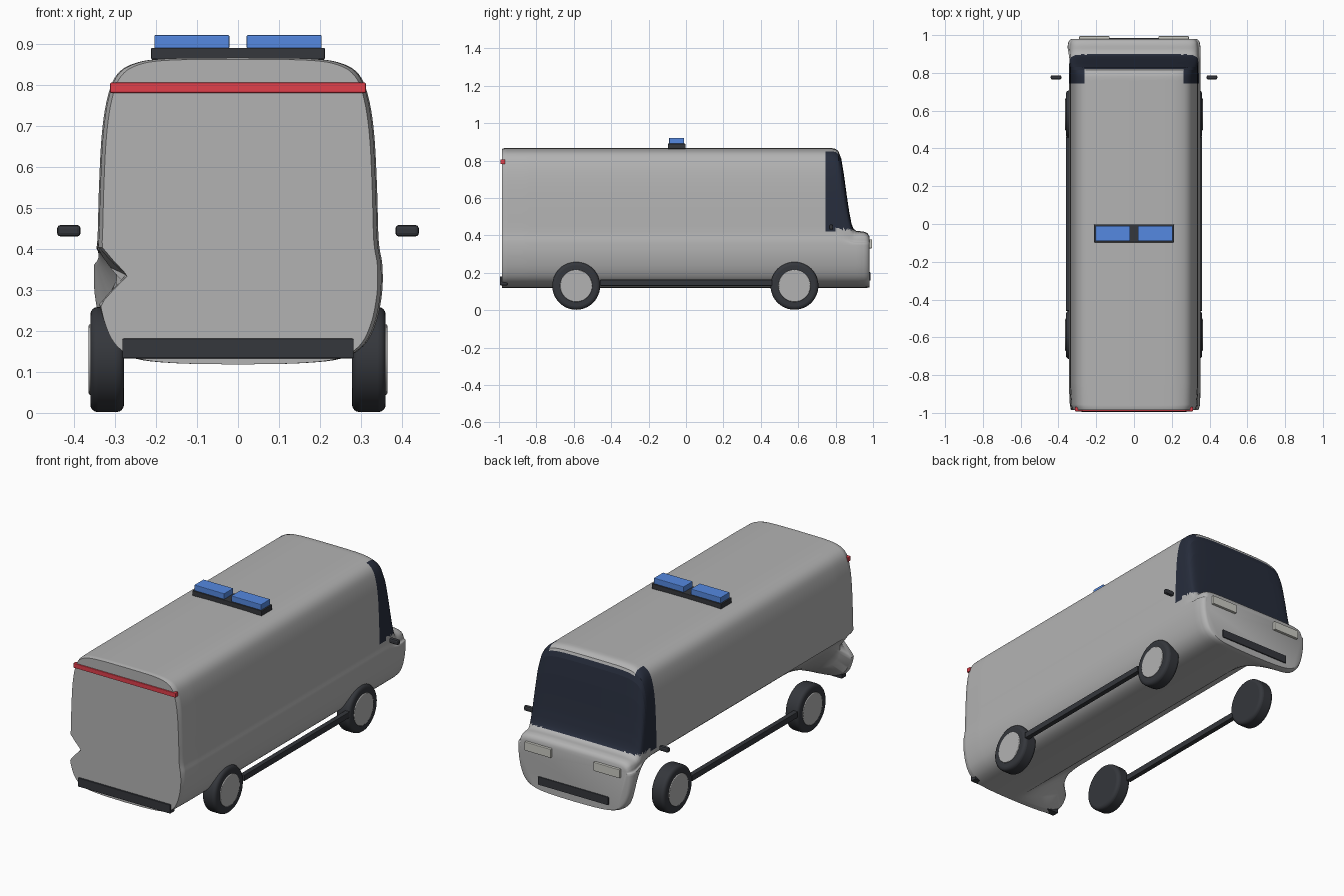
import bpy, bmesh, math
from mathutils import Vector

if "Cube" in bpy.data.objects:
    bpy.data.objects.remove(bpy.data.objects["Cube"])


def material(name, rgb):
    m = bpy.data.materials.new(name)
    m.diffuse_color = (*rgb, 1)
    m.use_nodes = True
    m.node_tree.nodes["Principled BSDF"].inputs["Base Color"].default_value = m.diffuse_color
    return m


DARK = material("dark_trim", (0.035, 0.038, 0.045))
GLASS = material("dark_glass", (0.02, 0.026, 0.045))
BLUE = material("blue_light", (0.09, 0.25, 0.75))
RED = material("red_light", (0.75, 0.05, 0.07))
LAMP = material("pale_lamp", (0.6, 0.6, 0.55))
GREY = material("body_grey", (0.45, 0.45, 0.45))


def box(name, lo, hi, mat, bevel=0.003):
    lo, hi = Vector(lo), Vector(hi)
    bpy.ops.mesh.primitive_cube_add(size=1, location=(lo + hi) / 2)
    ob = bpy.context.object
    ob.name = name
    ob.scale = hi - lo
    bpy.ops.object.transform_apply(location=False, rotation=False)
    b = ob.modifiers.new("bevel", 'BEVEL')
    b.width, b.segments = bevel, 2
    ob.data.materials.append(mat)
    return ob


def disc(name, x, y, z, r, width, mat, bevel):
    bpy.ops.mesh.primitive_cylinder_add(vertices=48, radius=r, depth=width,
                                        location=(x, y, z), rotation=(0, math.pi / 2, 0))
    ob = bpy.context.object
    ob.name = name
    b = ob.modifiers.new("bevel", 'BEVEL')
    b.width, b.segments, b.limit_method = bevel, 4, 'ANGLE'
    ob.data.materials.append(mat)
    bpy.ops.object.shade_smooth_by_angle(angle=math.radians(50))


def spline(pts, n):
    """Catmull-Rom through pts, n steps per span."""
    p = [Vector(q) for q in pts]
    p = [p[0] * 2 - p[1]] + p + [p[-1] * 2 - p[-2]]
    out = []
    for i in range(1, len(p) - 2):
        a, b, c, d = p[i - 1:i + 3]
        for k in range(n):
            t = k / n
            out.append((b * 2 + (c - a) * t + (a * 2 - b * 5 + c * 4 - d) * t * t
                        + (b * 3 - a - c * 3 + d) * t ** 3) / 2)
    return out + [p[-2]]


def interp(table, y):
    for (a, u), (b, v) in zip(table, table[1:]):
        if y <= b:
            return u + (v - u) * max(0, (y - a) / (b - a))
    return table[-1][1]


# Half cross-section, bottom centre to roof centre
half = spline([(0, .118), (.15, .121), (.25, .132), (.305, .162), (.335, .215), (.351, .29),
               (.352, .36), (.343, .42), (.339, .55), (.332, .68), (.318, .77), (.295, .825),
               (.25, .853), (.17, .864), (0, .866)], 5)
ring = [(p.x, p.y) for p in half] + [(-p.x, p.y) for p in half[-2:0:-1]]

# Roof line over windscreen and bonnet, side scale, and lower left cut-away amount
roof = [(-.985, .862), (-.97, .866), (.78, .866), (.80, .862), (.815, .85), (.83, .81), (.845, .72),
        (.86, .61), (.872, .53), (.885, .462), (.895, .436), (.91, .424), (.95, .42), (.97, .413), (.98, .398)]
width = [(-.985, .965), (-.96, .99), (-.85, 1), (.93, 1), (.962, .985), (.975, .96), (.98, .93)]
cut = [(-.985, 0), (-.955, .08), (-.92, .5), (-.88, .9), (-.84, 1), (.76, 1), (.82, .85), (.88, .4), (.94, 0)]
stations = sorted({*[r[0] for r in roof], *[w[0] for w in width], *[c[0] for c in cut],
                   *[.8 + i * .005 for i in range(23)], *[-.7 + i * .2 for i in range(8)], .745})
A, B = Vector((-.345, .40)), Vector((.0, .118))
normal = Vector((B.y - A.y, -(B.x - A.x))).normalized()

bm = bmesh.new()
rows = []
for y in stations:
    top, w, c = interp(roof, y), interp(width, y), interp(cut, y)
    notch = max(0, min(1, (-.9 - y) / .05))
    row = []
    for x, z in ring:
        if z > .36:
            z = .36 + (z - .36) * (top - .36) / (.866 - .36)
        if y > .96:
            z = .27 + (z - .27) * (1 - (y - .96))
        if x < 0 and z < .41:
            out = max(0, (Vector((x, z)) - A).dot(normal))
            x, z = x - normal.x * out * c, z - normal.y * out * c
            if x < -.2:
                x += notch * .075 * max(0, 1 - abs(z - .335) / .07)
        row.append(bm.verts.new((x * w, y, z)))
    rows.append(row)
n = len(ring)
for a, b in zip(rows, rows[1:]):
    for i in range(n):
        f = bm.faces.new((a[i], a[(i + 1) % n], b[(i + 1) % n], b[i]))
        m = f.calc_center_median()
        side = m.y > .745 and abs(m.x) > .265 and .43 < m.z < .855
        front = m.y > .818 and .432 < m.z
        if side or front:
            f.material_index = 1
bm.faces.new(rows[0][::-1])
bm.faces.new(rows[-1])
bmesh.ops.recalc_face_normals(bm, faces=bm.faces[:])
me = bpy.data.meshes.new("van_body")
bm.to_mesh(me)
bm.free()
body = bpy.data.objects.new("van_body", me)
bpy.context.collection.objects.link(body)
me.materials.append(GREY)
me.materials.append(GLASS)
bpy.context.view_layer.objects.active = body
body.select_set(True)
bpy.ops.object.shade_smooth_by_angle(angle=math.radians(40))
body.select_set(False)

# Parts repeated on both sides
for s, tag in ((-1, "left"), (1, "right")):
    for y, end in ((-.587, "rear"), (.58, "front")):
        disc(f"{end}_{tag}_tyre", s * .319, y, .13, .128, .082, DARK, .018)
        disc(f"{end}_{tag}_hub", s * .345, y, .13, .086, .038, GREY, .004)

    def pair(name, x0, x1, y0, y1, z0, z1, mat, bevel=.003):
        x0, x1 = sorted((s * x0, s * x1))
        box(f"{tag}_{name}", (x0, y0, z0), (x1, y1, z1), mat, bevel)

    pair("sill", .333, .361, -.46, .46, .13, .163, DARK)
    pair("mirror", .384, .441, .765, .787, .43, .458, DARK, .008)
    pair("headlight", .13, .29, .96, .994, .33, .378, LAMP)
    pair("beacon", .021, .204, -.09, -.01, .888, .921, BLUE)

# Roof bar, rear trim and grille
box("beacon_base", (-.212, -.097, .862), (.212, -.003, .89), DARK)
box("rear_light_strip", (-.312, -.992, .78), (.312, -.968, .805), RED)
box("rear_bumper", (-.282, -.994, .133), (.282, -.955, .181), DARK)
box("grille", (-.215, .96, .158), (.215, .986, .203), DARK)
